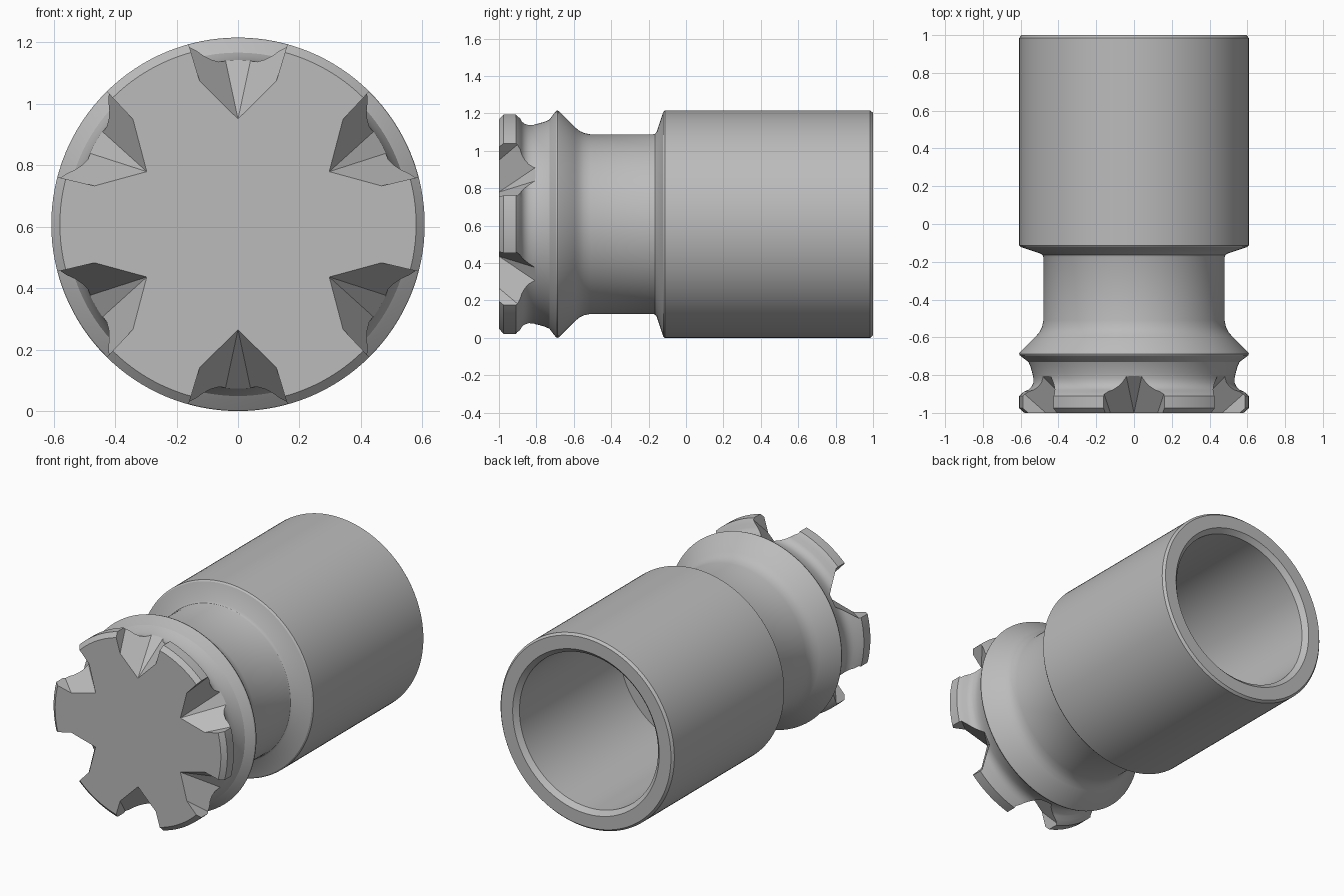
import bpy
import bmesh
from math import cos, sin, pi, radians

cube = bpy.data.objects.get("Cube")
if cube:
    bpy.data.objects.remove(cube, do_unlink=True)

RADIUS = 0.608
SEGMENTS = 128
NOTCHES = 6

metal = bpy.data.materials.new("plain_grey")
metal.use_nodes = True
GREY = (0.5, 0.5, 0.5, 1)
metal.diffuse_color = GREY
metal.node_tree.nodes["Principled BSDF"].inputs["Base Color"].default_value = GREY


def finish(bm, name):
    bmesh.ops.recalc_face_normals(bm, faces=bm.faces[:])
    mesh = bpy.data.meshes.new(name)
    bm.to_mesh(mesh)
    bm.free()
    mesh.materials.append(metal)
    obj = bpy.data.objects.new(name, mesh)
    bpy.context.collection.objects.link(obj)
    return obj


def lathe(name, profile):
    """Turn (y, radius) points about the y axis and cap both ends."""
    bm = bmesh.new()
    rings = []
    for y, r in profile:
        rings.append([bm.verts.new((r * sin(2 * pi * i / SEGMENTS), y,
                                    RADIUS + r * cos(2 * pi * i / SEGMENTS)))
                      for i in range(SEGMENTS)])
    for a, b in zip(rings, rings[1:]):
        for i in range(SEGMENTS):
            j = (i + 1) % SEGMENTS
            bm.faces.new((a[i], a[j], b[j], b[i]))
    bm.faces.new(rings[0])
    bm.faces.new(rings[-1])
    return finish(bm, name)


# Turned sleeve: toothed rim, groove, flange, neck, barrel, then the rear bore
rim = [(-1, 0.58), (-0.975, RADIUS), (-0.91, RADIUS), (-0.887, 0.582)]
groove = [(-0.878, 0.56), (-0.862, 0.543), (-0.84, 0.533), (-0.815, 0.533),
          (-0.79, 0.538), (-0.755, 0.548), (-0.73, 0.559), (-0.72, 0.573)]
flange = [(-0.695, 0.605), (-0.688, RADIUS), (-0.68, 0.605), (-0.592, 0.517)]
neck = [(-0.57, 0.499), (-0.545, 0.487), (-0.51, 0.48),
        (-0.175, 0.48), (-0.165, 0.484), (-0.157, 0.495)]
barrel = [(-0.122, 0.6), (-0.113, RADIUS), (0.985, RADIUS), (1, 0.595)]
bore = [(1, 0.513), (0.972, 0.485), (-0.03, 0.485)]
sleeve = lathe("toothed_sleeve", rim + groove + flange + neck + barrel + bore)

# Notch cutters: a narrow sloping floor, two slanted sides, two upright walls
outline = [(0, 0.343), (0.125, 0.467), (0.21, 0.75)]
corners = [(x, y, r) for x, r in outline for y in (-1.05, -1)]
corners += [(0.21, -0.745, 0.75), (0.087, -0.5865, 0.75)]
corners += [(-x, y, r) for x, y, r in corners if x > 0]
bm = bmesh.new()
for k in range(NOTCHES):
    a = radians(360 / NOTCHES * k)
    verts = [bm.verts.new((x * cos(a) + r * sin(a), y,
                           RADIUS + r * cos(a) - x * sin(a)))
             for x, y, r in corners]
    hull = bmesh.ops.convex_hull(bm, input=verts)
    spare = {v for v in hull["geom_interior"] + hull["geom_unused"]
             if isinstance(v, bmesh.types.BMVert)}
    bmesh.ops.delete(bm, geom=list(spare), context="VERTS")
cutter = finish(bm, "notch_cutter")
cutter.hide_render = True

# Cut the notches and shade
bpy.context.view_layer.objects.active = sleeve
for o in bpy.context.selected_objects:
    o.select_set(False)
sleeve.select_set(True)
cut = sleeve.modifiers.new("notches", "BOOLEAN")
cut.operation = "DIFFERENCE"
cut.solver = "EXACT"
cut.object = cutter
bpy.ops.object.modifier_apply(modifier=cut.name)
bpy.data.objects.remove(cutter, do_unlink=True)
bpy.ops.object.shade_smooth_by_angle(angle=radians(28))
